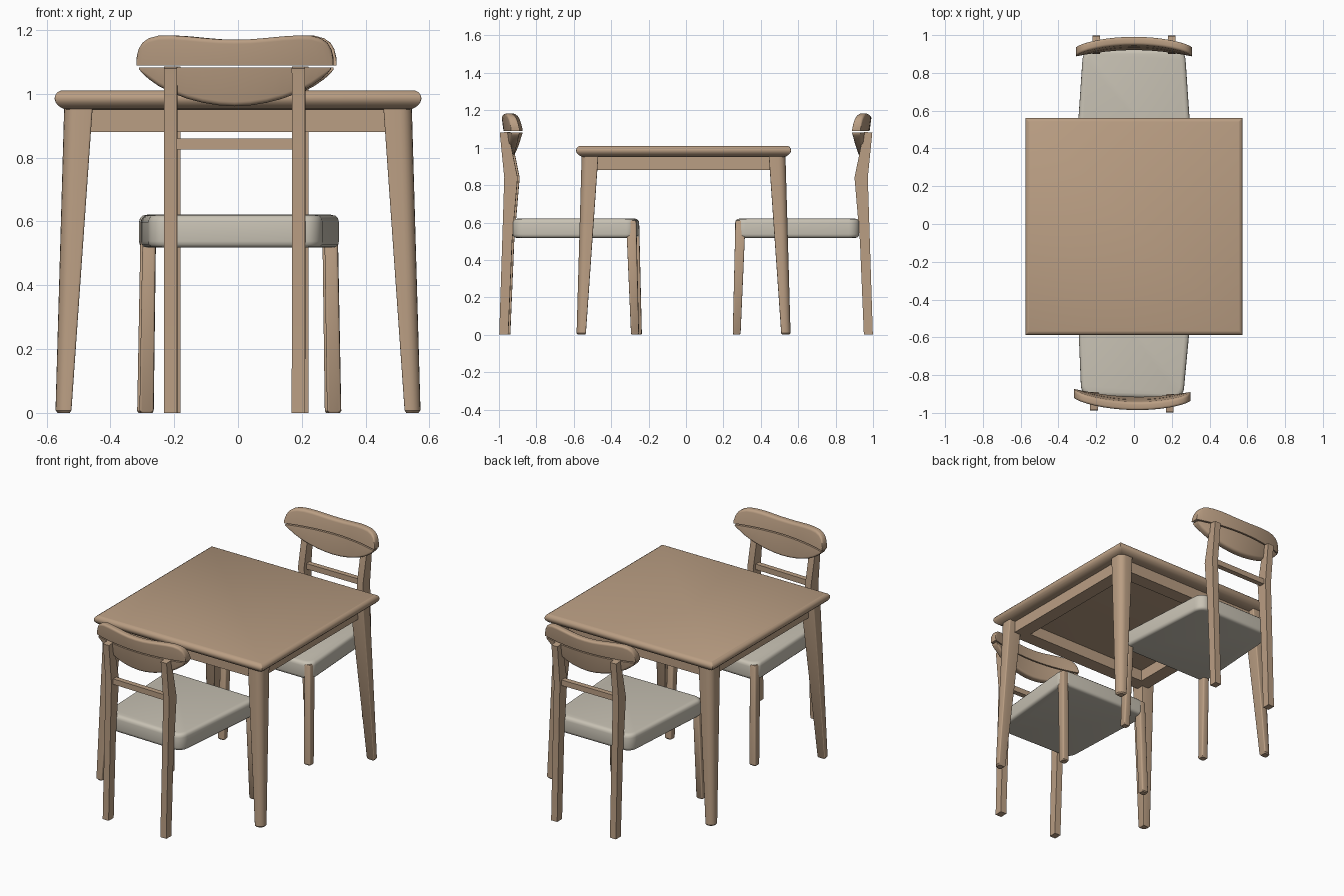
import bpy, bmesh, math
from mathutils import Matrix, Vector

if "Cube" in bpy.data.objects:
    bpy.data.objects.remove(bpy.data.objects["Cube"])


def material(name, rgb):
    m = bpy.data.materials.new(name)
    m.diffuse_color = (*rgb, 1)
    m.use_nodes = True
    m.node_tree.nodes["Principled BSDF"].inputs["Base Color"].default_value = m.diffuse_color
    return m


WOOD = material("warm_wood", (0.49, 0.342, 0.227))
FABRIC = material("grey_fabric", (0.578, 0.539, 0.456))


def loft(name, rings, mat, matrix=Matrix(), closed=False, angle=35):
    """Skin a list of equal-length rings; cap the ends unless closed."""
    bm = bmesh.new()
    vs = [[bm.verts.new(matrix @ Vector(p)) for p in r] for r in rings]
    n = len(vs[0])
    pairs = list(zip(vs, vs[1:])) + ([(vs[-1], vs[0])] if closed else [])
    for a, b in pairs:
        for i in range(n):
            j = (i + 1) % n
            bm.faces.new((a[i], a[j], b[j], b[i]))
    if not closed:
        bm.faces.new(vs[0])
        bm.faces.new(vs[-1])
    bmesh.ops.recalc_face_normals(bm, faces=bm.faces)
    me = bpy.data.meshes.new(name)
    bm.to_mesh(me)
    bm.free()
    me.materials.append(mat)
    ob = bpy.data.objects.new(name, me)
    bpy.context.collection.objects.link(ob)
    bpy.ops.object.select_all(action='DESELECT')
    ob.select_set(True)
    bpy.context.view_layer.objects.active = ob
    bpy.ops.object.shade_smooth_by_angle(angle=math.radians(angle))
    return ob


def rounded(x0, x1, y0, y1, z, radii, steps=5):
    """Rounded rectangle; radii order: (x1,y1), (x0,y1), (x0,y0), (x1,y0)."""
    pts = []
    for k, (cx, cy, sx, sy) in enumerate(((x1, y1, -1, -1), (x0, y1, 1, -1),
                                          (x0, y0, 1, 1), (x1, y0, -1, 1))):
        r = radii[k]
        for i in range(steps + 1):
            a = math.pi / 2 * (k + i / steps)
            pts.append((cx + sx * r + r * math.cos(a), cy + sy * r + r * math.sin(a), z))
    return pts


def prism(name, profile, x0, x1, mat, matrix):
    """Side profile of (y, z) points extruded along x."""
    return loft(name, [[(x, y, z) for y, z in profile] for x in (x0, x1)], mat, matrix)


# ---------- table ----------
TABLE = Matrix.Translation((0, -0.013, 0))
edge = [(0.95, 0.53), (0.953, 0.547), (0.961, 0.561), (0.972, 0.571), (0.984, 0.575),
        (0.995, 0.573), (1.004, 0.567), (1.01, 0.556)]
loft("table_top", [rounded(-h, h, -h, h, z, [0.004] * 4, 2) for z, h in edge], WOOD, TABLE)

# apron frame under the top
loft("table_apron", [[(sx * h, sy * h, z) for sx, sy in ((1, 1), (-1, 1), (-1, -1), (1, -1))]
                     for h, z in ((0.505, 0.951), (0.505, 0.88), (0.42, 0.88), (0.42, 0.951))],
     WOOD, TABLE, closed=True)

# tapered legs with a rounded outer corner
for sx in (1, -1):
    for sy in (1, -1):
        rings = []
        for z, inner, outer, r in ((0, 0.527, 0.565, 0.026), (0.008, 0.522, 0.572, 0.032),
                                   (0.952, 0.456, 0.545, 0.038)):
            ring = rounded(inner, outer, inner, outer, z, [r, 0.006, 0.003, 0.006])
            rings.append([(sx * x, sy * y, zz) for x, y, zz in ring])
        loft("table_leg", rings, WOOD, TABLE)


# ---------- chair (back towards -y) ----------
TOP_EDGE = [(0, 1.17), (0.05, 1.171), (0.1, 1.175), (0.15, 1.18), (0.2, 1.183), (0.24, 1.182),
            (0.27, 1.174), (0.29, 1.16), (0.302, 1.14), (0.308, 1.115)]
LOW_EDGE = [(0, 0.961), (0.05, 0.964), (0.1, 0.972), (0.15, 0.985), (0.2, 1.004),
            (0.24, 1.025), (0.27, 1.046), (0.29, 1.064), (0.3, 1.077)]


def back_panel(name, curve, seam, matrix):
    """Bent back panel between a straight seam and a curved, rounded edge."""
    stations = [(-x, z) for x, z in reversed(curve[1:])] + curve
    rings = []
    for x, z in stations:
        s = 1 if z > seam else -1
        r = min(0.014, abs(z - seam) * 0.45)
        back = -0.975 + 0.05 * (x / 0.31) ** 2
        front = back + 0.045
        sec = [(back, seam), (front, seam)]
        for i in range(5):
            a = math.pi / 2 * i / 4
            sec.append((front - r + r * math.cos(a), z - s * r + s * r * math.sin(a)))
        for i in range(5):
            a = math.pi / 2 * (1 + i / 4)
            sec.append((back + r + r * math.cos(a), z - s * r + s * r * math.sin(a)))
        rings.append([(x, y - 0.14 * (zz - 1.085), zz) for y, zz in sec])
    loft(name, rings, WOOD, matrix, angle=40)


def seat_ring(z, inset):
    """Tapered seat outline, wider at the front."""
    ring = rounded(-0.312 + inset, 0.312 - inset, -0.92 + inset, -0.257 - inset, z,
                   [0.055 - inset * 0.5] * 4, 6)
    return [(x * (1 - 0.14 * (max(0, -0.257 - y) / 0.663) ** 1.3), y, zz) for x, y, zz in ring]


def chair(prefix, matrix):
    # cushion with softened rims
    rim = [(0.518, 0.02), (0.52, 0.009), (0.528, 0.002), (0.538, 0), (0.598, 0),
           (0.61, 0.003), (0.618, 0.011), (0.621, 0.025)]
    loft(prefix + "_seat", [seat_ring(z, i) for z, i in rim], FABRIC, matrix, angle=50)

    # rear posts bent backwards above the rail
    post = [(-0.993, 0), (-0.945, 0), (-0.924, 0.5), (-0.895, 0.84), (-0.945, 1.085),
            (-0.99, 1.08), (-0.966, 0.84)]
    for s in (1, -1):
        prism(prefix + "_rear_post", post, s * 0.18, s * 0.221, WOOD, matrix)

        # front legs rising into the seat corners
        rings = []
        for z, x0, x1, y0, y1 in ((0, 0.276, 0.312, -0.282, -0.248),
                                  (0.006, 0.272, 0.316, -0.286, -0.244),
                                  (0.6, 0.264, 0.305, -0.312, -0.258),
                                  (0.61, 0.268, 0.301, -0.308, -0.262)):
            rings.append([(s * x, y, zz) for x, y, zz in
                          rounded(x0, x1, y0, y1, z, [0.008] * 4, 3)])
        loft(prefix + "_front_leg", rings, WOOD, matrix)

    # cross rail between the posts
    prism(prefix + "_rail", [(-0.95, 0.826), (-0.918, 0.826), (-0.918, 0.86), (-0.95, 0.86)],
          -0.185, 0.185, WOOD, matrix)

    # two-piece backrest with a narrow gap
    back_panel(prefix + "_backrest_upper", TOP_EDGE, 1.089, matrix)
    back_panel(prefix + "_backrest_lower", LOW_EDGE, 1.082, matrix)


pivot = Matrix.Translation((0, -0.55, 0))
chair("front_chair", pivot @ Matrix.Rotation(math.radians(-1.5), 4, 'Z') @ pivot.inverted())
chair("rear_chair", Matrix.Translation((0, 0.006, 0)) @ Matrix.Rotation(math.pi, 4, 'Z'))
